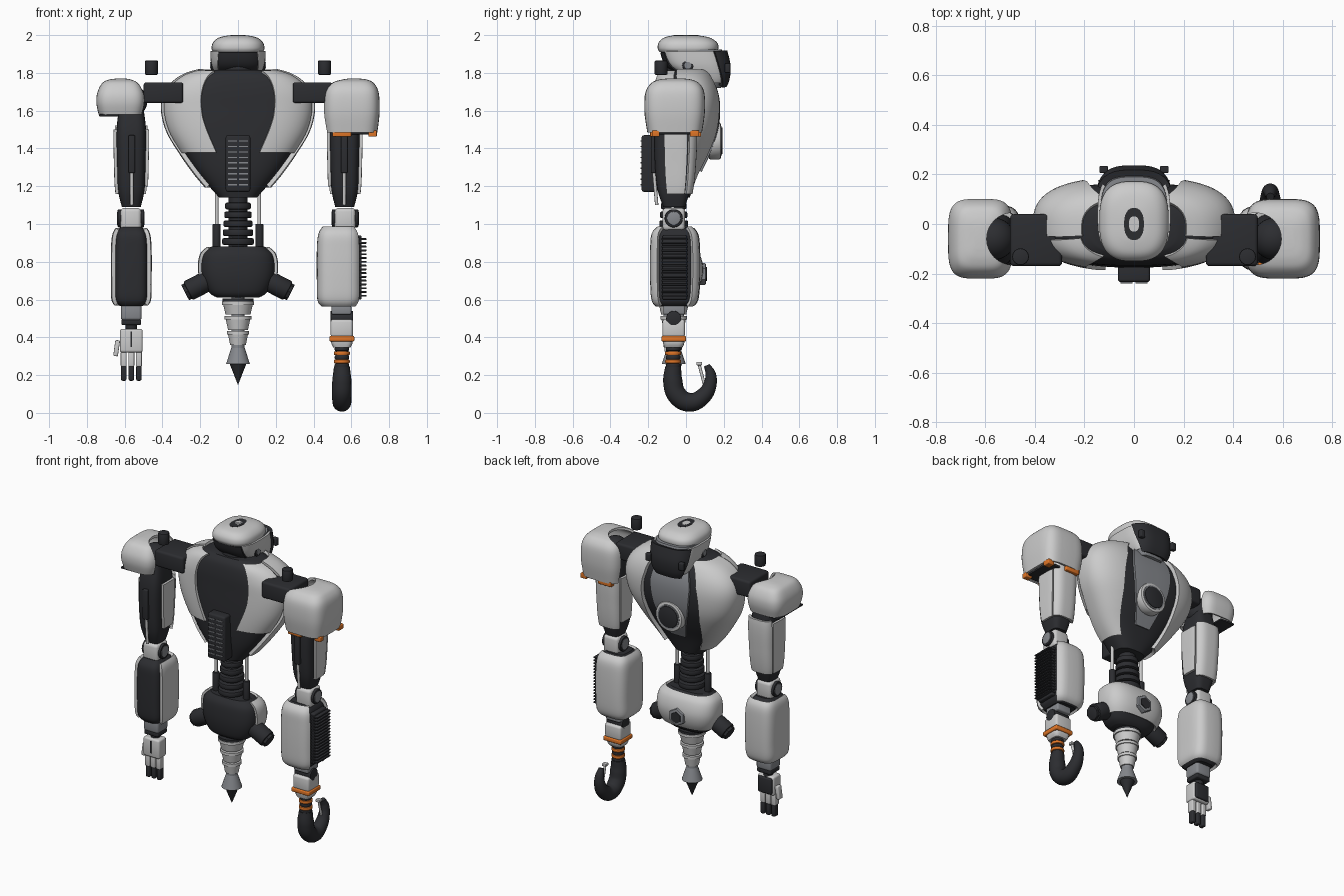
import bpy, bmesh
from math import cos, sin, radians, pi, copysign
from mathutils import Vector, Matrix

if "Cube" in bpy.data.objects:
    bpy.data.objects.remove(bpy.data.objects["Cube"])


def material(name, rgb):
    m = bpy.data.materials.new(name)
    m.diffuse_color = (*rgb, 1)
    m.use_nodes = True
    m.node_tree.nodes["Principled BSDF"].inputs["Base Color"].default_value = m.diffuse_color
    return m


WHITE = material("pale_shell", (0.60, 0.61, 0.63))
DARK = material("dark_frame", (0.025, 0.026, 0.03))
GREY = material("mid_grey", (0.24, 0.25, 0.27))
ORANGE = material("orange_trim", (0.75, 0.18, 0.02))


def make(name, bm, mat, mirror=False):
    me = bpy.data.meshes.new(name)
    bm.to_mesh(me)
    bm.free()
    me.materials.append(mat)
    ob = bpy.data.objects.new(name, me)
    bpy.context.collection.objects.link(ob)
    if mirror:
        ob.modifiers.new("mirror", 'MIRROR').use_mirror_merge = False
    return ob


def box(name, lo, hi, mat, bevel=0.01, mirror=False, rot=None):
    bm = bmesh.new()
    lo, hi = Vector(lo), Vector(hi)
    mid, size = (lo + hi) / 2, hi - lo
    m = Matrix.Translation(mid) @ (rot or Matrix()) @ Matrix.Diagonal((*size, 1))
    bmesh.ops.create_cube(bm, size=1, matrix=m)
    if bevel:
        bmesh.ops.bevel(bm, geom=bm.edges[:], offset=bevel, segments=3, profile=0.5, affect='EDGES')
    return make(name, bm, mat, mirror)


def cyl(name, p0, p1, r0, mat, r1=None, n=32, bevel=0.0, mirror=False):
    bm = bmesh.new()
    p0, p1 = Vector(p0), Vector(p1)
    d = p1 - p0
    m = Matrix.Translation((p0 + p1) / 2) @ d.to_track_quat('Z', 'Y').to_matrix().to_4x4()
    bmesh.ops.create_cone(bm, cap_ends=True, segments=n, radius1=r0, radius2=r0 if r1 is None else r1,
                          depth=d.length, matrix=m)
    if bevel:
        rims = [e for e in bm.edges if any(len(f.verts) > 4 for f in e.link_faces)]
        bmesh.ops.bevel(bm, geom=rims, offset=bevel, segments=2, profile=0.5, affect='EDGES')
    return make(name, bm, mat, mirror)


def section(secs, t):
    """Catmull-Rom through rows of (z, half width, back y, front y)."""
    i = min(int(t), len(secs) - 2)
    u = t - i
    a, b, c, d = (secs[min(max(k, 0), len(secs) - 1)] for k in (i - 1, i, i + 1, i + 2))
    return [q + u / 2 * (r - p + u * (2 * p - 5 * q + 4 * r - s + u * (3 * (q - r) + s - p)))
            for p, q, r, s in zip(a, b, c, d)]


def at_height(secs, z):
    lo, hi = 0.0, len(secs) - 1.0
    for _ in range(30):
        m = (lo + hi) / 2
        lo, hi = (m, hi) if section(secs, m)[0] < z else (lo, m)
    return lo


def lerp_list(vals, u):
    x = u * (len(vals) - 1)
    i = min(int(x), len(vals) - 2)
    return vals[i] + (vals[i + 1] - vals[i]) * (x - i)


def skin(name, secs, mat, cx=0, p=3.0, z=None, a=None, off=0.0, caps="bt", mirror=False, rows=24):
    """Closed loft, or a panel of it when z range and angle edges (degrees, 0=+x, 90=+y) are given."""
    bm = bmesh.new()
    t0, t1 = (at_height(secs, z[0]), at_height(secs, z[1])) if z else (0, len(secs) - 1)
    n = 24 if a else 48
    grid = []
    for i in range(rows + 1):
        u = i / rows
        zz, w, yb, yf = section(secs, t0 + (t1 - t0) * u)
        a0, a1 = (lerp_list(a[0], u), lerp_list(a[1], u)) if a else (0, 360)
        ring = []
        for j in range(n + 1 if a else n):
            t = radians(a0 + (a1 - a0) * j / n)
            c, s = cos(t), sin(t)
            ring.append(bm.verts.new((cx + (w + off) * copysign(abs(c) ** (2 / p), c),
                                      (yb + yf) / 2 + ((yf - yb) / 2 + off) * copysign(abs(s) ** (2 / p), s), zz)))
        grid.append(ring)
    for r0, r1 in zip(grid, grid[1:]):
        for j in range(n):
            k = (j + 1) % len(r0)
            bm.faces.new((r0[j], r0[k], r1[k], r1[j]))
    if not a:
        if "b" in caps:
            bm.faces.new(grid[0][::-1])
        if "t" in caps:
            bm.faces.new(grid[-1])
    ob = make(name, bm, mat, mirror)
    if a:
        s = ob.modifiers.new("thickness", 'SOLIDIFY')
        s.thickness, s.offset = 2 * off, 0
    return ob


# Torso: dark core with pale panels
TORSO = [(1.14, .10, -.14, .02), (1.26, .205, -.165, .06), (1.38, .29, -.175, .115), (1.5, .36, -.175, .155),
         (1.62, .385, -.17, .165), (1.71, .36, -.165, .15), (1.78, .28, -.15, .115), (1.815, .17, -.12, .08)]
skin("torso_core", TORSO, DARK, p=2.7, rows=36)
skin("back_panel", TORSO, WHITE, p=2.7, z=(1.38, 1.805), a=([-74, -68, -66, -62], [-14, -12]), off=.008, mirror=True)
skin("chest_panel", TORSO, WHITE, p=2.7, z=(1.2, 1.808), a=([-20, -10, -8, -8], [48, 62, 68, 66]), off=.012, mirror=True)
skin("sternum_panel", TORSO, GREY, p=2.7, z=(1.28, 1.77), a=([82, 77, 75, 76], [98, 103, 105, 104]), off=.008)
cyl("chest_ring", (0, .12, 1.44), (0, .185, 1.44), .098, WHITE, bevel=.01)
cyl("chest_ring_groove", (0, .13, 1.44), (0, .189, 1.44), .08, GREY)
cyl("chest_lens", (0, .13, 1.44), (0, .194, 1.44), .072, DARK, bevel=.006)
box("back_vent", (-.065, -.235, 1.17), (.065, -.15, 1.47), DARK, .012)
for i in range(9):
    for x in (-.03, .03):
        box("vent_slat", (x - .024, -.24, 1.205 + i * .029), (x + .024, -.225, 1.211 + i * .029), GREY, 0)

# Head: body, cap, visor, ear discs
HEAD = [(1.72, .08, .09, .185), (1.77, .11, .02, .205), (1.84, .13, -.09, .21), (1.925, .135, -.125, .19)]
CAP = [(1.91, .132, -.14, .16), (1.93, .14, -.15, .172), (1.96, .133, -.145, .165), (1.985, .105, -.12, .13),
       (1.997, .06, -.075, .075), (2.0, .02, -.03, .03)]
skin("head_body", HEAD, GREY, p=3.2)
skin("head_cheek", HEAD, WHITE, p=3.2, z=(1.75, 1.915), a=([-40, -55], [38, 38]), off=.006, mirror=True)
skin("visor", HEAD, DARK, p=3.2, z=(1.73, 1.915), a=([35, 30], [145, 150]), off=.013)
skin("head_back", HEAD, DARK, p=3.2, z=(1.79, 1.91), a=([-130, -124], [-50, -56]), off=.008)
skin("head_cap", CAP, WHITE, p=2.8)
skin("crown_vent", [(1.985, .04, -.065, .065), (2.0, .04, -.065, .065)], DARK, p=2.3, rows=2)
cyl("ear_disc", (.11, .01, 1.84), (.143, .01, 1.84), .03, DARK, bevel=.004, mirror=True)
cyl("ear_cap", (.11, .01, 1.84), (.147, .01, 1.84), .018, GREY, mirror=True)
box("visor_sensor", (.105, .205, 1.80), (.14, .235, 1.85), DARK, .006, mirror=True)
cyl("neck", (0, -.02, 1.74), (0, 0, 1.88), .095, DARK)

# Shoulder bars and pauldrons
box("shoulder_bar", (.29, -.17, 1.64), (.5, .04, 1.75), DARK, .015, mirror=True)
cyl("shoulder_knob", (.458, -.132, 1.79), (.458, -.132, 1.865), .034, DARK, n=16, bevel=.005, mirror=True)
bm = bmesh.new()
bmesh.ops.create_uvsphere(bm, u_segments=24, v_segments=16, radius=.085, matrix=Matrix.Translation((.565, -.06, 1.65)))
make("shoulder_ball", bm, DARK, True)
cutters = []


def pauldron(name, cx, w, z0):
    secs = [(z0, w - .012, -.205, .085), (z0 + (1.7 - z0) * .5, w, -.22, .1), (1.695, w - .005, -.215, .097),
            (1.745, w - .03, -.185, .07), (1.764, w - .065, -.145, .03), (1.77, w - .105, -.1, -.01)]
    ob = skin(name, secs, WHITE, cx=cx, p=4, caps="t")
    s = ob.modifiers.new("thickness", 'SOLIDIFY')
    s.thickness, s.offset = .016, -1
    sx = copysign(1, cx)
    cut = cyl("notch_cutter", (sx * .49, -.06, 1.3), (sx * .49, -.06, 1.9), .105, DARK)
    cut.hide_render = True
    cutters.append(cut)
    b = ob.modifiers.new("notch", 'BOOLEAN')
    b.operation, b.object, b.solver = 'DIFFERENCE', cut, 'EXACT'


pauldron("pauldron_right", .6, .15, 1.485)
pauldron("pauldron_left", -.62, .13, 1.58)
box("pauldron_rim_left", (-.735, -.19, 1.57), (-.63, .07, 1.582), DARK, .003)
for lo, hi in (((.5, -.19), (.6, -.155)), ((.69, -.18), (.735, -.14)), ((.5, .03), (.6, .08)), ((.69, .02), (.735, .07))):
    box("pauldron_trim", (*lo, 1.462), (*hi, 1.495), ORANGE, .005)
box("pauldron_brace", (.5, -.17, 1.475), (.72, .05, 1.49), DARK, .004)

# Upper arms and elbows (mirrored)
ARM = [(1.09, .05, -.12, -.005), (1.18, .07, -.15, .02), (1.32, .076, -.165, .035), (1.5, .078, -.165, .04), (1.64, .06, -.13, .01)]
skin("upper_arm", ARM, DARK, cx=.565, p=3.5, mirror=True)
skin("upper_arm_front", ARM, WHITE, cx=.565, p=3.5, z=(1.16, 1.52), a=([32, 32], [148, 148]), off=.009, mirror=True)
skin("upper_arm_outer", ARM, WHITE, cx=.565, p=3.5, z=(1.16, 1.5), a=([-12, -15], [26, 26]), off=.008, mirror=True)
skin("upper_arm_inner", ARM, WHITE, cx=.565, p=3.5, z=(1.2, 1.5), a=([154, 154], [190, 195]), off=.008, mirror=True)
cyl("arm_piston", (.562, -.155, 1.1), (.562, -.17, 1.28), .009, WHITE, n=12, mirror=True)
box("arm_piston_sleeve", (.545, -.185, 1.27), (.58, -.14, 1.47), DARK, .006, mirror=True)
box("elbow_block", (.512, -.125, .965), (.622, -.005, 1.085), WHITE, .02, mirror=True)
cyl("elbow_disc", (.497, -.065, 1.03), (.637, -.065, 1.03), .048, DARK, bevel=.005, mirror=True)
cyl("elbow_cap", (.494, -.065, 1.03), (.64, -.065, 1.03), .036, GREY, bevel=.003, mirror=True)

# Forearms
FORE = [(.565, .06, -.14, .015), (.6, .085, -.165, .045), (.7, .088, -.172, .055), (.86, .088, -.172, .055), (.945, .08, -.165, .045), (.985, .055, -.13, .01)]
FORE_R = [(z, w + .012, b, f) for z, w, b, f in FORE]
skin("forearm_left", FORE, DARK, cx=-.565, p=4)
skin("forearm_left_shell", FORE, WHITE, cx=-.565, p=4, z=(.575, .972), a=([-25, -25], [205, 205]), off=.01)
skin("forearm_right", FORE_R, DARK, cx=.535, p=4)
skin("forearm_right_shell", FORE_R, WHITE, cx=.535, p=4, z=(.57, .98), a=([32, 32], [328, 328]), off=.009)
box("fin_pack", (.58, -.125, .6), (.655, .005, .94), DARK, .008)
for i in range(16):
    box("cooling_fin", (.62, -.13, .615 + i * .02), (.68, .01, .625 + i * .02), DARK, .003)
box("forearm_light", (.52, .055, .79), (.545, .07, .815), ORANGE, .003)

# Left wrist and hand
box("wrist_left", (-.62, -.12, .49), (-.51, -.01, .575), GREY, .015)
box("wrist_left_base", (-.617, -.115, .465), (-.513, -.015, .495), DARK, .008)
cyl("wrist_pin", (-.565, -.065, .43), (-.565, -.065, .48), .03, DARK)
box("palm", (-.625, -.115, .32), (-.505, -.035, .445), WHITE, .012)
box("palm_pad", (-.615, -.05, .33), (-.515, -.022, .435), DARK, .008)
box("palm_groove", (-.569, -.118, .35), (-.561, -.1, .43), DARK, 0)
for x in (-.605, -.565, -.525):
    box("finger_knuckle", (x - .016, -.1, .245), (x + .016, -.055, .325), WHITE, .006)
    box("finger_tip", (x - .014, -.095, .17), (x + .014, -.055, .25), DARK, .008)
box("thumb", (-.655, -.085, .3), (-.63, -.045, .385), WHITE, .006, rot=Matrix.Rotation(radians(8), 4, 'Y'))

# Right wrist and hook
box("wrist_right_joint", (.495, -.12, .52), (.6, -.005, .57), GREY, .01)
cyl("wrist_right_disc", (.49, -.065, .5), (.61, -.065, .5), .04, DARK, bevel=.004)
box("wrist_right", (.49, -.125, .4), (.61, -.005, .495), WHITE, .015)
box("wrist_band", (.484, -.13, .378), (.616, 0, .408), ORANGE, .008)
skin("wrist_taper", [(.345, .045, -.115, -.02), (.365, .055, -.12, -.01), (.385, .057, -.123, -.008)], WHITE, cx=.55, p=4, rows=6)
for i in range(5):
    cyl("hook_collar", (.55, -.068, .24 + i * .022), (.55, -.068, .26 + i * .022), .038 + i % 2 * .004, (DARK, ORANGE)[i == 1 or i == 3], bevel=.005)
cyl("hook_stem", (.55, -.068, .22), (.55, -.068, .36), .034, DARK)
cu = bpy.data.curves.new("hook", 'CURVE')
cu.dimensions, cu.bevel_depth, cu.bevel_resolution, cu.use_fill_caps, cu.resolution_u = '3D', 1, 6, True, 8
path = [(-.068, .245, .042), (-.07, .17, .051), (-.048, .095, .052), (.02, .056, .05), (.092, .09, .043), (.127, .15, .035), (.13, .205, .028), (.11, .252, .016)]
sp = cu.splines.new('BEZIER')
sp.bezier_points.add(len(path) - 1)
for bp, (y, z, r) in zip(sp.bezier_points, path):
    bp.co, bp.radius = (.55, y, z), r
    bp.handle_left_type = bp.handle_right_type = 'AUTO'
cu.materials.append(DARK)
bpy.context.collection.objects.link(bpy.data.objects.new("hook", cu))
cyl("hook_latch", (.55, .068, .262), (.55, .1, .14), .008, WHITE, n=12)
box("hook_latch_tip", (.535, .055, .252), (.565, .085, .27), WHITE, .004)

# Waist: ribbed spine and pistons
cyl("spine_core", (0, -.065, .86), (0, -.065, 1.16), .05, DARK)
for i in range(5):
    cyl("spine_rib", (0, -.065, .89 + i * .047), (0, -.065, .925 + i * .047), .084 - i * .004, DARK, bevel=.008)
cyl("waist_rod", (.113, -.07, .98), (.113, -.07, 1.22), .01, WHITE, n=12, mirror=True)
cyl("waist_sleeve", (.113, -.07, .84), (.113, -.07, 1.0), .021, DARK, n=16, bevel=.004, mirror=True)

# Pelvis with hip stubs and hexagonal boss
PELVIS = [(.61, .11, -.125, 0), (.635, .15, -.15, .03), (.7, .185, -.165, .065), (.77, .197, -.168, .075), (.84, .185, -.16, .055), (.88, .14, -.135, .015)]
skin("pelvis_core", PELVIS, DARK, p=2.8)
skin("pelvis_shell", PELVIS, WHITE, p=2.8, z=(.66, .872), a=([-12, -15], [192, 195]), off=.008)
cyl("pelvis_hex", (0, .06, .735), (0, .105, .735), .058, GREY, n=6, bevel=.006)
cyl("pelvis_hex_inner", (0, .07, .735), (0, .11, .735), .038, DARK, n=6)
cyl("hip_stub", (.15, -.065, .705), (.265, -.065, .645), .055, DARK, n=24, bevel=.008, mirror=True)
cyl("hip_stub_cap", (.215, -.065, .67), (.28, -.065, .637), .046, DARK, n=8, bevel=.004, mirror=True)

# Tapered tail and drill tip
cyl("tail_core", (0, -.065, .3), (0, -.065, .64), .035, GREY)
for z0, z1, r0, r1, m in ((.585, .605, .082, .082, DARK), (.52, .59, .066, .082, WHITE), (.44, .512, .053, .068, WHITE),
                          (.36, .434, .042, .056, WHITE), (.26, .36, .063, .03, GREY), (.15, .262, .001, .045, DARK)):
    cyl("tail_segment", (0, -.065, z0), (0, -.065, z1), r0, m, r1=r1)
    if m == WHITE:
        cyl("tail_ring", (0, -.065, z1 - .018), (0, -.065, z1), r1 + .003, WHITE)

# Apply modifiers, drop cutters, smooth with sharp edges kept
for ob in bpy.context.collection.objects:
    ob.select_set(ob not in cutters)
bpy.context.view_layer.objects.active = bpy.data.objects["torso_core"]
bpy.ops.object.convert(target='MESH')
for c in cutters:
    bpy.data.objects.remove(c)
bpy.ops.object.shade_smooth_by_angle(angle=radians(35))
